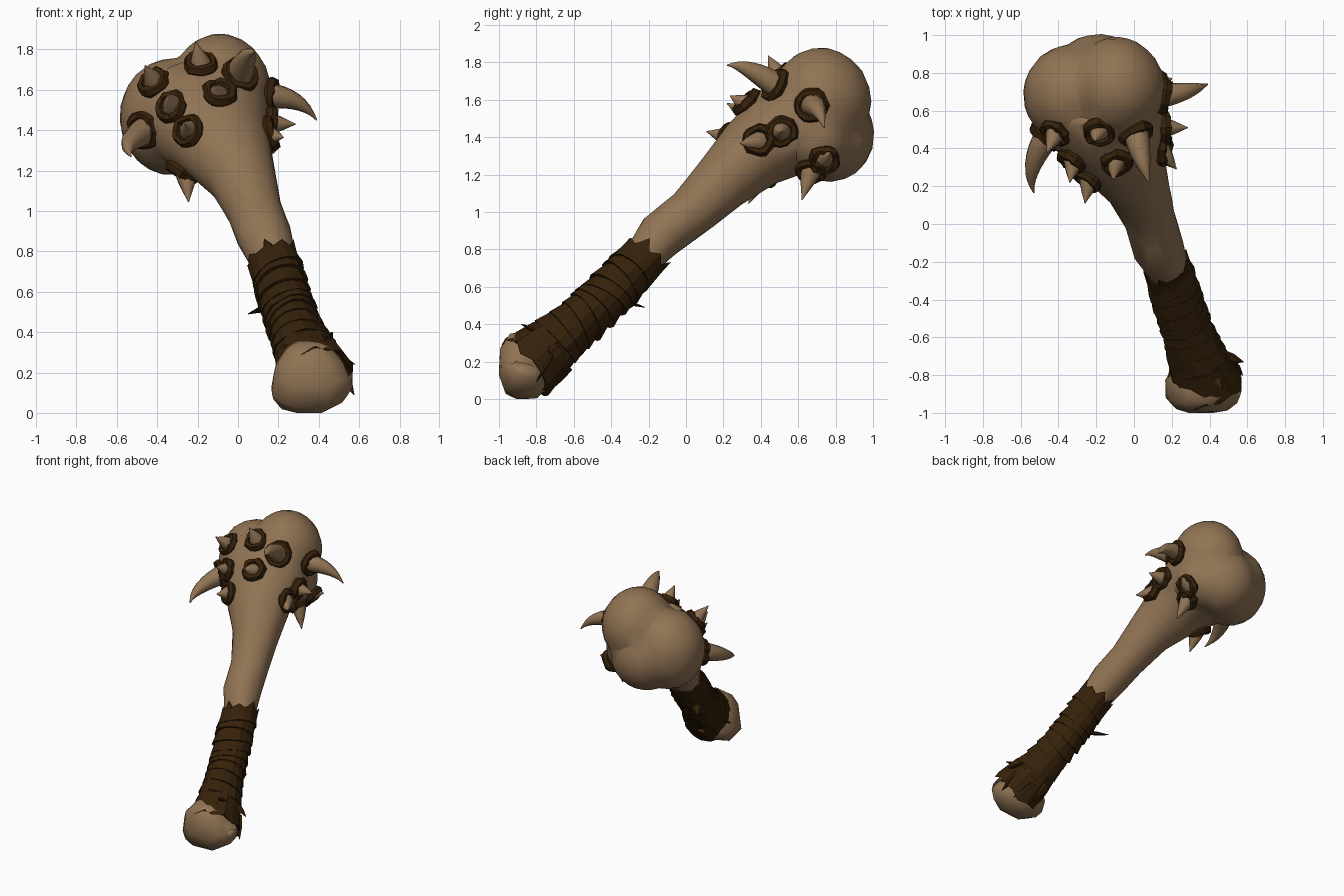
import bpy, bmesh, math, random
from mathutils import Vector
from mathutils.bvhtree import BVHTree

random.seed(4)
if "Cube" in bpy.data.objects:
    bpy.data.objects.remove(bpy.data.objects["Cube"])


def material(name, rgb):
    m = bpy.data.materials.new(name)
    m.use_nodes = True
    m.diffuse_color = (*rgb, 1)
    bsdf = m.node_tree.nodes["Principled BSDF"]
    bsdf.inputs["Base Color"].default_value = (*rgb, 1)
    bsdf.inputs["Roughness"].default_value = 0.9
    return m


BONE = material("bone tan", (0.28, 0.172, 0.088))
LEATHER = material("dark leather", (0.036, 0.0155, 0.003))


def smooth(ob, angle):
    bpy.ops.object.select_all(action="DESELECT")
    ob.select_set(True)
    bpy.context.view_layer.objects.active = ob
    bpy.ops.object.shade_smooth_by_angle(angle=math.radians(angle))


def finish(name, bm, mat, angle=None):
    bmesh.ops.recalc_face_normals(bm, faces=bm.faces)
    me = bpy.data.meshes.new(name)
    bm.to_mesh(me)
    bm.free()
    ob = bpy.data.objects.new(name, me)
    bpy.context.collection.objects.link(ob)
    me.materials.append(mat)
    if angle:
        smooth(ob, angle)
    return ob


def reference(t):
    return Vector((1, 0, 0)) if abs(t.normalized().x) < 0.7 else Vector((0, 1, 0))


def frame(t, ref):
    """Two directions across the tangent t, the first as near ref as possible."""
    side = (ref - t * ref.dot(t)).normalized()
    return side, t.cross(side)


def bridge(bm, rings, closed=False):
    n = len(rings[0])
    following = rings[1:] + rings[:1] if closed else rings[1:]
    for a, b in zip(rings, following):
        for j in range(n):
            bm.faces.new((a[j], a[(j + 1) % n], b[(j + 1) % n], b[j]))


def sweep(bm, path, radii, sides):
    """Loft ellipses (width, thickness) along a path and cap both ends."""
    pts = [Vector(p) for p in path]
    ref = reference(pts[-1] - pts[0])
    rings = []
    for i, p in enumerate(pts):
        t = (pts[min(i + 1, len(pts) - 1)] - pts[max(i - 1, 0)]).normalized()
        u, v = frame(t, ref)
        w, h = radii[i]
        rings.append([bm.verts.new(p + u * w * math.cos(a) + v * h * math.sin(a))
                      for a in (math.tau * k / sides for k in range(sides))])
    bridge(bm, rings)
    bm.faces.new(rings[0])
    bm.faces.new(rings[-1])


def ellipsoid(bm, centre, radii, power=2.0):
    """Rounded lump; a power above two makes it boxier."""
    verts = bmesh.ops.create_icosphere(bm, subdivisions=4, radius=1)["verts"]
    for v in verts:
        k = sum(abs(c) ** power for c in v.co) ** (-1 / power)
        v.co = Vector(centre) + Vector([c * k * r for c, r in zip(v.co, radii)])


# Bone: tapering shaft and knuckled head fused together
bm = bmesh.new()
sweep(bm,
      [(.36, -.80, .21), (.26, -.50, .47), (.185, -.25, .73), (.13, -.135, .875), (.085, .022, .993),
       (.022, .192, 1.16), (-.065, .352, 1.31), (-.14, .52, 1.43), (-.2, .68, 1.51)],
      [(.13, .13), (.09, .09), (.11, .10), (.138, .13), (.137, .134),
       (.17, .162), (.235, .203), (.315, .253), (.35, .285)], 24)
ellipsoid(bm, (-.09, .72, 1.60), (.255, .272, .28), 1.9)
ellipsoid(bm, (-.325, .685, 1.465), (.262, .265, .29))
ellipsoid(bm, (-.19, .765, 1.41), (.25, .242, .25))
ellipsoid(bm, (-.04, .70, 1.40), (.20, .19, .20))
bone = finish("bone_shaft_and_head", bm, BONE)
fuse = bone.modifiers.new("fuse", "REMESH")
fuse.mode = "VOXEL"
fuse.voxel_size = 0.018
soften = bone.modifiers.new("soften", "SMOOTH")
soften.iterations = 6
facet = bone.modifiers.new("facet", "DECIMATE")
facet.ratio = 0.04
bpy.context.view_layer.update()
graph = bpy.context.evaluated_depsgraph_get()
solid = bpy.data.meshes.new_from_object(bone.evaluated_get(graph))
bone.modifiers.clear()
bone.data = solid
smooth(bone, 30)
surface = BVHTree.FromPolygons([v.co for v in solid.vertices], [p.vertices for p in solid.polygons])

# Butt knob at the foot of the grip, narrower toward the top
bm = bmesh.new()
ellipsoid(bm, (.367, -.865, .178), (.195, .137, .18), 2.7)
for v in bm.verts:
    up = v.co.z - .18
    v.co.x += (.367 - v.co.x) * up * 0.9
    if v.co.x > .4:
        v.co.z += (v.co.x - .4) * .25 * (1 if up < 0 else -1.2)
knob = finish("butt_knob", bm, BONE)
dec = knob.modifiers.new("facet", "DECIMATE")
dec.ratio = 0.07
smooth(knob, 25)


# Leather binding round the base of a spike
def binding(name, centre, normal, radius):
    bm = bmesh.new()
    u, v = frame(normal, reference(normal))
    rings = []
    for i in range(16):
        a = math.tau * i / 16
        out = u * math.cos(a) + v * math.sin(a)
        thick = random.uniform(.019, .029)
        r = radius + random.uniform(-.005, .005)
        rings.append([bm.verts.new(centre + out * (r + thick * math.cos(b))
                                   + normal * (thick * 1.3 * math.sin(b) + .008))
                      for b in (math.tau * k / 6 for k in range(6))])
    bridge(bm, rings, closed=True)
    finish(name, bm, LEATHER)


# Spike or curved horn: sits on the surface and bows by the bend offset
def spike(name, base, tip, radius, bend=(0, 0, 0)):
    p, n, _, _ = surface.find_nearest(Vector(base))
    tip = Vector(tip)
    binding(name + "_binding", p, n, radius + .006)
    start = p - n * .02
    mid = (start + tip) / 2 + Vector(bend)
    steps = 8
    path, radii = [], []
    for i in range(steps + 1):
        t = i / steps
        path.append(start * (1 - t) ** 2 + mid * 2 * t * (1 - t) + tip * t * t)
        r = radius * max(.05, 1 - t ** 1.5)
        radii.append((r, r))
    bm = bmesh.new()
    sweep(bm, path, radii, 9)
    finish(name, bm, BONE, 50)


spike("crown_horn", (.02, .47, 1.68), (.08, .22, 1.785), .07, (0, -.04, .07))
spike("left_horn", (.15, .67, 1.57), (.39, .74, 1.45), .065, (.05, 0, .06))
spike("right_horn", (-.46, .47, 1.40), (-.53, .165, 1.27), .07, (-.09, -.03, 0))
for i, (base, tip) in enumerate([
        ((-.42, .48, 1.64), (-.46, .38, 1.72)), ((-.18, .51, 1.70), (-.21, .44, 1.835)),
        ((-.10, .36, 1.55), (-.11, .235, 1.62)), ((-.32, .35, 1.51), (-.34, .22, 1.58)),
        ((-.23, .26, 1.39), (-.26, .11, 1.43)), ((.17, .51, 1.43), (.285, .51, 1.43)),
        ((.17, .39, 1.385), (.225, .29, 1.365)), ((.13, .74, 1.27), (.20, .77, 1.31)),
        ((.09, .66, 1.19), (.115, .62, 1.065)), ((-.26, .41, 1.21), (-.245, .335, 1.045))]):
    spike("spike_%d" % (i + 1), base, tip, .058)

# Grip wrap: overlapping tilted bands along the handle
GRIP = [Vector(p) for p in ((.38, -.83, .19), (.265, -.51, .465), (.175, -.235, .745))]


def along(t):
    a, b, c = GRIP
    q = a.lerp(b, t * 2) if t < .5 else b.lerp(c, t * 2 - 1)
    return q, ((b - a) if t < .5 else (c - b)).normalized()


def band(name, t, width, r_low, r_high, tilt, ragged_low=0.0, ragged_high=0.0):
    centre, axis = along(t)
    u, v = frame(axis, reference(axis))
    phase = random.uniform(0, math.tau)
    bm = bmesh.new()
    rings = []
    for pos, r, rag in ((-.5, r_low - .02, 0), (-.5, r_low, ragged_low),
                        (.5, r_high, ragged_high), (.5, r_high - .02, 0)):
        ring = []
        for k in range(16):
            a = math.tau * k / 16
            shift = pos * width + tilt * math.cos(a + phase)
            shift += math.copysign(rag * random.random() * (k % 2), pos)
            rr = r + random.uniform(-.006, .006)
            ring.append(bm.verts.new(centre + axis * shift + (u * math.cos(a) + v * math.sin(a)) * rr))
        rings.append(ring)
    bridge(bm, rings, closed=True)
    finish(name, bm, LEATHER)


COUNT = 11
for i in range(COUNT):
    t = .10 + .84 * i / (COUNT - 1)
    r = .126 + .04 * max(0, 1 - t * 2.2)
    band("grip_band_%d" % (i + 1), t, .11, r + .014, r - .008, random.uniform(.015, .04))
band("grip_bottom_collar", .065, .17, .19, .16, .015, ragged_low=.05)
band("grip_top_collar", .95, .11, .128, .128, .02, ragged_high=.07)

# Loose pointed strap ends
for i, (root, tip) in enumerate([
        ((.17, -.36, .53), (.05, -.22, .49)), ((.50, -.72, .22), (.575, -.80, .09)),
        ((.42, -.66, .15), (.49, -.77, .045)), ((.47, -.70, .30), (.58, -.73, .24)),
        ((.42, -.80, .36), (.47, -.88, .40)), ((.24, -.74, .22), (.18, -.83, .17)),
        ((.30, -.62, .16), (.33, -.72, .05)), ((.17, -.34, .78), (.13, -.30, .86))]):
    a, b = Vector(root), Vector(tip)
    bm = bmesh.new()
    sweep(bm, [a, a.lerp(b, .5), b], [(.035, .014), (.028, .012), (.002, .002)], 6)
    finish("strap_end_%d" % (i + 1), bm, LEATHER)
